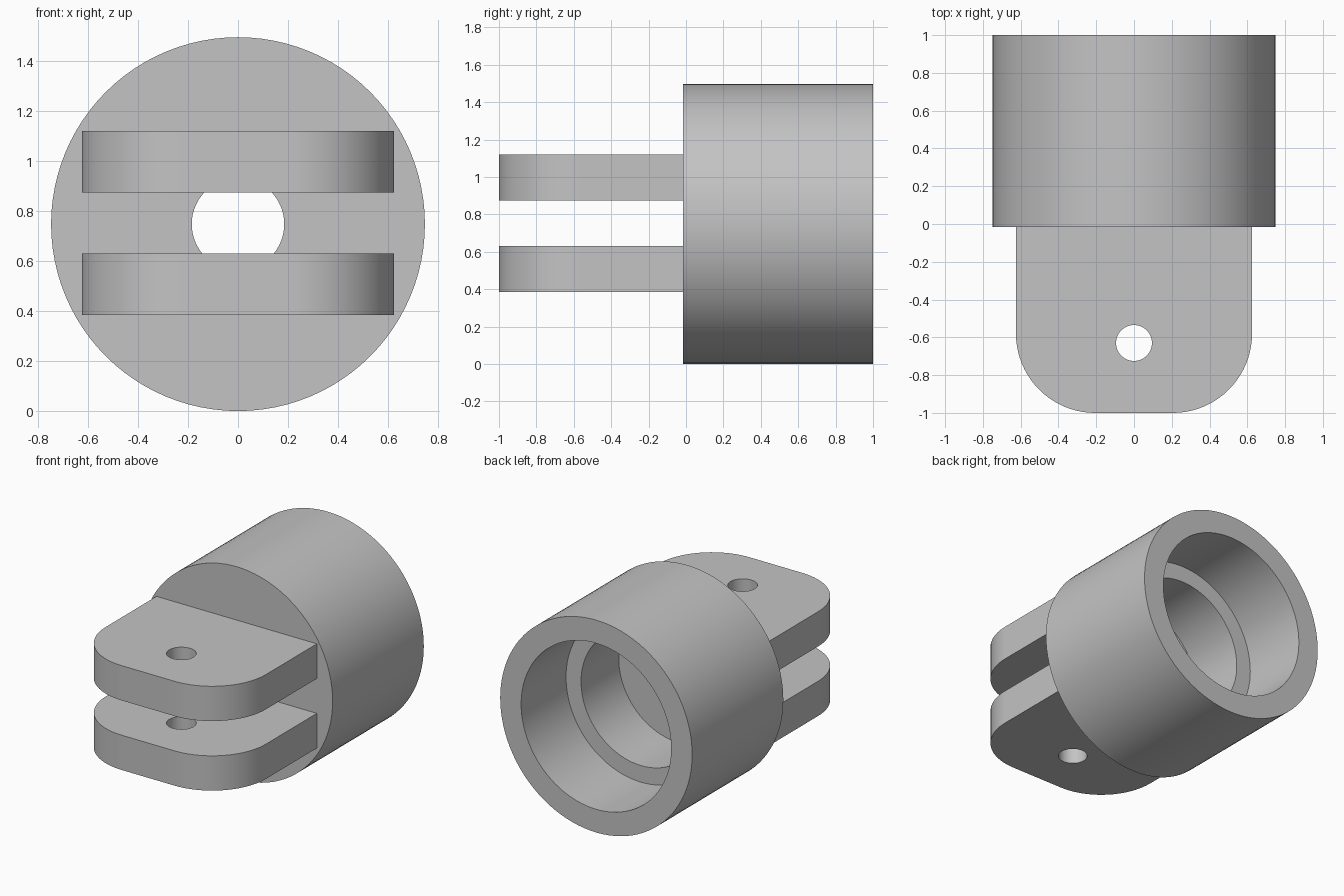
import bpy, bmesh
from math import cos, sin, pi, radians
from mathutils import Vector, Matrix

cube = bpy.data.objects.get("Cube")
if cube:
    bpy.data.objects.remove(cube, do_unlink=True)

grey = bpy.data.materials.new("plain grey")
grey.use_nodes = True
colour = (0.55, 0.55, 0.55, 1)
grey.diffuse_color = colour
grey.node_tree.nodes["Principled BSDF"].inputs["Base Color"].default_value = colour

AXIS_Z = 0.748
FACE_Y = -0.015


def finish(bm, name):
    bmesh.ops.recalc_face_normals(bm, faces=bm.faces)
    mesh = bpy.data.meshes.new(name)
    bm.to_mesh(mesh)
    bm.free()
    mesh.materials.append(grey)
    obj = bpy.data.objects.new(name, mesh)
    bpy.context.collection.objects.link(obj)
    bpy.ops.object.select_all(action='DESELECT')
    obj.select_set(True)
    bpy.context.view_layer.objects.active = obj
    bpy.ops.object.shade_smooth_by_angle(angle=radians(30))
    return obj


def arc(cx, cy, r, start, end, steps):
    angles = [start + (end - start) * i / steps for i in range(steps + 1)]
    return [Vector((cx + r * cos(a), cy + r * sin(a), 0)) for a in angles]


def loop(bm, points):
    verts = [bm.verts.new(p) for p in points]
    return [bm.edges.new((a, b)) for a, b in zip(verts, verts[1:] + verts[:1])]


# Socket body: stepped bore, closed profile of (radius, y) turned about the y axis
bm = bmesh.new()
profile = [(0.185, FACE_Y), (0.748, FACE_Y), (0.748, 1), (0.585, 1),
           (0.585, 0.5), (0.468, 0.5), (0.468, 0.08), (0.185, 0.08)]
ring = loop(bm, [(r, y, 0) for r, y in profile])
bmesh.ops.spin(bm, geom=list(bm.verts) + ring, cent=(0, 0, 0), axis=(0, 1, 0),
               angle=2 * pi, steps=96, use_merge=True)
bmesh.ops.remove_doubles(bm, verts=bm.verts, dist=0.0001)
bmesh.ops.translate(bm, verts=bm.verts, vec=(0, 0, AXIS_Z))
finish(bm, "socket_body")


# Fork lugs: rounded plates with a pin hole
def lug(name, bottom, thickness=0.245, half=0.625, r=0.42):
    bm = bmesh.new()
    outline = [Vector((half, FACE_Y, 0)), Vector((-half, FACE_Y, 0))]
    outline += arc(r - half, r - 1, r, pi, 1.5 * pi, 20)
    outline += arc(half - r, r - 1, r, 1.5 * pi, 2 * pi, 20)
    edges = loop(bm, outline) + loop(bm, arc(0, -0.63, 0.095, 0, 2 * pi, 48)[:-1])
    bmesh.ops.triangle_fill(bm, edges=edges, use_beauty=True)
    top = bmesh.ops.extrude_face_region(bm, geom=list(bm.faces), use_keep_orig=True)
    moved = [g for g in top["geom"] if isinstance(g, bmesh.types.BMVert)]
    bmesh.ops.translate(bm, verts=moved, vec=(0, 0, thickness))
    bmesh.ops.translate(bm, verts=bm.verts, vec=(0, 0, bottom))
    finish(bm, name)


lug("lower_lug", 0.385)
lug("upper_lug", 0.875)
